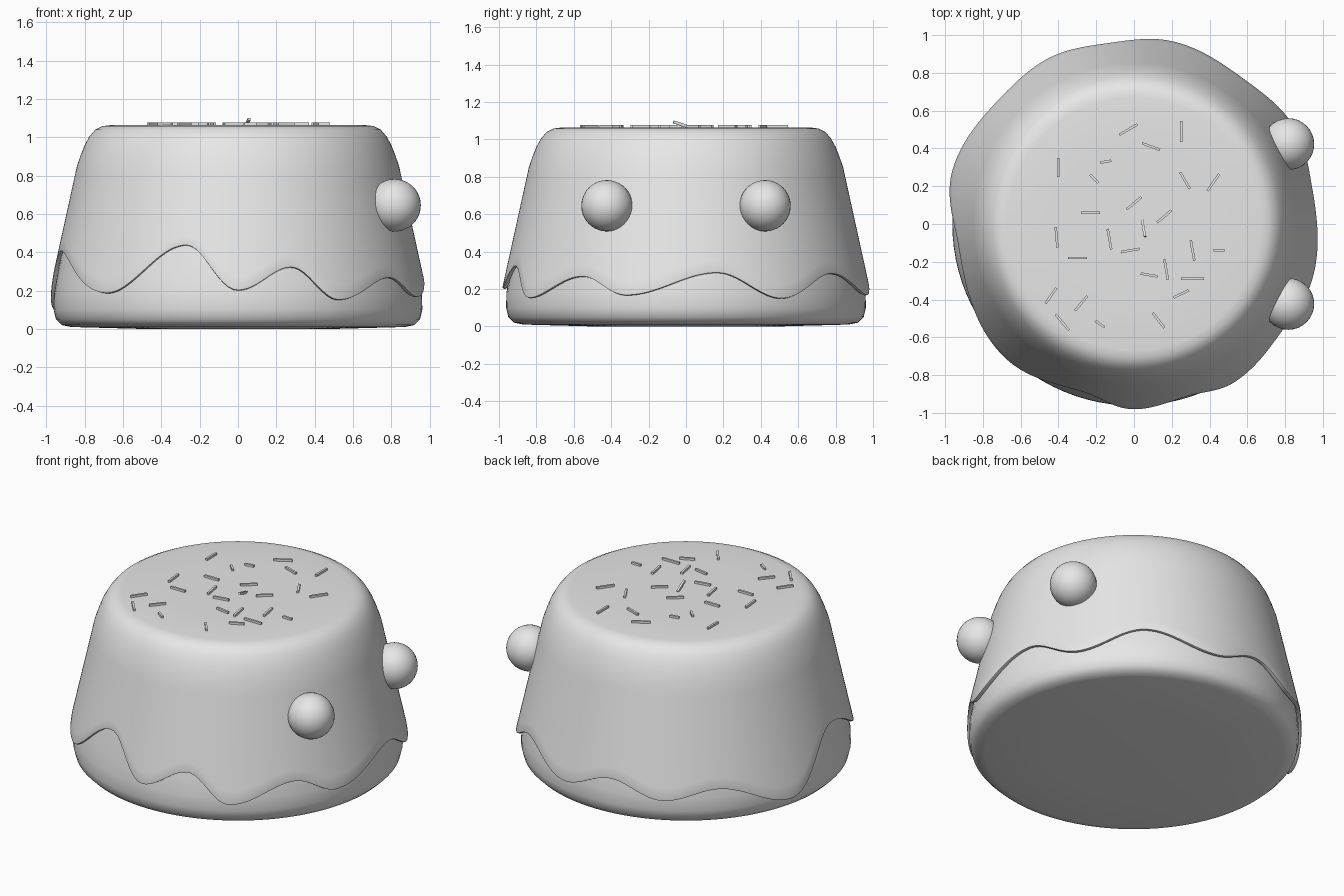
import bpy, bmesh
from math import sin, cos, pi, radians
from mathutils import Matrix, Euler

old = bpy.data.objects.get("Cube")
if old:
    bpy.data.objects.remove(old, do_unlink=True)

grey = bpy.data.materials.new("light_grey")
grey.use_nodes = True
shade = (0.8, 0.8, 0.8, 1)
grey.diffuse_color = shade
for node in grey.node_tree.nodes:
    if node.type == 'BSDF_PRINCIPLED':
        node.inputs["Base Color"].default_value = shade


def finish(bm, name, smooth=True):
    bmesh.ops.recalc_face_normals(bm, faces=bm.faces[:])
    mesh = bpy.data.meshes.new(name)
    bm.to_mesh(mesh)
    bm.free()
    mesh.materials.append(grey)
    obj = bpy.data.objects.new(name, mesh)
    bpy.context.collection.objects.link(obj)
    if smooth:
        bpy.ops.object.select_all(action='DESELECT')
        obj.select_set(True)
        bpy.context.view_layer.objects.active = obj
        bpy.ops.object.shade_smooth_by_angle(angle=radians(50))
    return obj


def lathe(name, profile_at, steps):
    """Skin a profile that may change with the angle, capping both ends."""
    bm = bmesh.new()
    columns = []
    for i in range(steps):
        a = 2 * pi * i / steps
        columns.append([bm.verts.new((r * cos(a), r * sin(a), z))
                        for r, z in profile_at(a)])
    for i, col in enumerate(columns):
        nxt = columns[(i + 1) % steps]
        for j in range(len(col) - 1):
            bm.faces.new((col[j], nxt[j], nxt[j + 1], col[j + 1]))
    for end in (0, -1):
        bm.faces.new([col[end] for col in columns])
    return finish(bm, name)


# Cake body with a rounded lower rim
body_profile = [(0.5, 0), (0.87, 0.01), (0.92, 0.02), (0.95, 0.05), (0.962, 0.1),
                (0.96, 0.18), (0.945, 0.27), (0.91, 0.45), (0.8, 0.9)]
lathe("cake_body", lambda a: body_profile, 96)

# Icing: crests and drips of the lower edge as (degrees, height)
edge = [(10, .285), (31, .148), (54, .28), (79, .165), (98, .26), (117, .17),
        (136, .235), (163, .1), (189, .405), (226, .185), (253, .435), (270, .2),
        (287, .32), (302, .15), (325, .265), (341, .165)]


def edge_height(a):
    deg = a * 180 / pi
    if deg < edge[0][0]:
        deg += 360
    loop = edge + [(edge[0][0] + 360, edge[0][1])]
    for (a0, z0), (a1, z1) in zip(loop, loop[1:]):
        if a0 <= deg <= a1:
            t = (deg - a0) / (a1 - a0)
            return z0 + (z1 - z0) * (1 - cos(pi * t)) / 2
    return edge[0][1]


def side_radius(z):
    return 0.968 + 0.22 * (0.27 - z)


shoulder = [(0.4, 1.063), (0.67, 1.063), (0.71, 1.058), (0.745, 1.04), (0.775, 1.005),
            (0.8, 0.96), (0.82, 0.91)]


def icing_profile(a):
    low = edge_height(a)
    top = 0.85
    rows = 10
    wall = []
    for k in range(rows + 1):
        z = top + (low + 0.012 - top) * k / rows
        wall.append((side_radius(z), z))
    r = side_radius(low)
    lip = [(r - 0.004, low + 0.003), (r - 0.015, low), (r - 0.028, low + 0.006),
           (side_radius(low + 0.15) - 0.035, low + 0.15)]
    return shoulder + wall + lip


lathe("icing", icing_profile, 240)

# Eyes
for side, name in ((1, "left_eye"), (-1, "right_eye")):
    bm = bmesh.new()
    bmesh.ops.create_uvsphere(bm, u_segments=32, v_segments=20, radius=0.137,
                              matrix=Matrix.Translation((0.817, 0.423 * side, 0.645)))
    finish(bm, name)

# Sprinkles as (x, y, heading, length), distances in hundredths
sprinkles = [(-3, 50, 30, 11), (25, 49, 90, 11), (9, 41, -20, 10), (-40, 30, 90, 10),
             (-15, 33, 10, 6), (-21, 24, -45, 6), (27, 23, -60, 10), (42, 22, 55, 11),
             (-23, 6, 0, 10), (0, 11, 40, 10), (16, 4, 40, 10), (5, -2, -80, 10),
             (-41, -7, -85, 11), (-13, -8, -80, 11), (-2, -14, 10, 10), (-30, -18, 0, 10),
             (31, -14, -80, 11), (45, -14, 0, 6), (8, -27, -10, 9), (17, -24, -80, 11),
             (31, -29, 0, 12), (25, -37, 25, 9), (-44, -38, 55, 10), (-28, -42, 50, 10),
             (-38, -52, -50, 11), (-18, -53, -35, 6), (13, -51, -52, 10)]
bm = bmesh.new()
for x, y, heading, length in sprinkles:
    tilt = -18 if (x, y) == (5, -2) else 0
    lift = 1.078 if tilt else 1.069
    place = (Matrix.Translation((x / 100, y / 100, lift))
             @ Euler((0, radians(tilt), radians(heading))).to_matrix().to_4x4()
             @ Matrix.Diagonal((length / 100, 0.013, 0.015, 1)))
    bmesh.ops.create_cube(bm, size=1, matrix=place)
finish(bm, "sprinkles", smooth=False)
